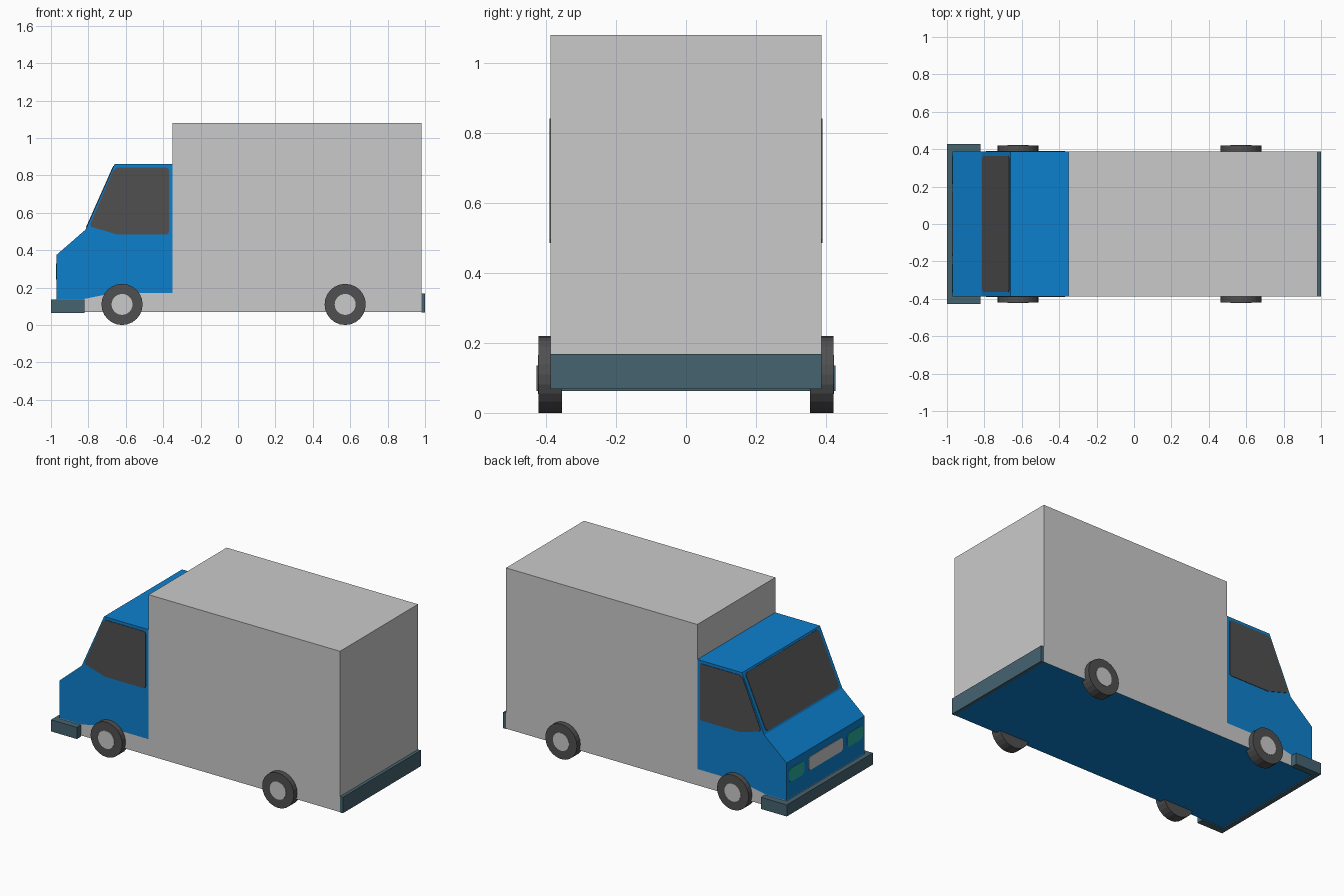
import bpy, bmesh, math
from mathutils import Vector, Matrix

if "Cube" in bpy.data.objects:
    bpy.data.objects.remove(bpy.data.objects["Cube"])


def material(name, rgb):
    m = bpy.data.materials.new(name)
    m.diffuse_color = (*rgb, 1)
    m.use_nodes = True
    m.node_tree.nodes["Principled BSDF"].inputs["Base Color"].default_value = m.diffuse_color
    return m


blue = material("cab blue", (0.004, 0.215, 0.61))
grey = material("light grey", (0.59, 0.59, 0.59))
dark = material("dark rubber and glass", (0.08, 0.08, 0.08))
slate = material("bumper slate", (0.06, 0.125, 0.163))
teal = material("headlight teal", (0.02, 0.40, 0.33))

W = 0.387  # half width of the body


def finish(name, bm, mats):
    bmesh.ops.recalc_face_normals(bm, faces=bm.faces)
    me = bpy.data.meshes.new(name)
    bm.to_mesh(me)
    bm.free()
    for m in mats:
        me.materials.append(m)
    ob = bpy.data.objects.new(name, me)
    bpy.context.collection.objects.link(ob)
    return ob


def prism(name, pts, vec, *mats):
    """Extrude a flat outline of 3D points along vec."""
    bm = bmesh.new()
    face = bm.faces.new([bm.verts.new(p) for p in pts])
    ext = bmesh.ops.extrude_face_region(bm, geom=[face], use_keep_orig=True)
    verts = [g for g in ext["geom"] if isinstance(g, bmesh.types.BMVert)]
    bmesh.ops.translate(bm, verts=verts, vec=vec)
    return finish(name, bm, mats)


def side_prism(name, profile, y0, y1, *mats):
    return prism(name, [(x, y0, z) for x, z in profile], (0, y1 - y0, 0), *mats)


def rounded(u0, u1, v0, v1, cu, cv):
    """Rectangle with clipped corners."""
    return [(u0 + cu, v0), (u1 - cu, v0), (u1, v0 + cv), (u1, v1 - cv),
            (u1 - cu, v1), (u0 + cu, v1), (u0, v1 - cv), (u0, v0 + cv)]


# Cargo box with the low sill that runs on under the cab; underside is blue
sill = [(-0.35, 0.172), (-0.66, 0.172), (-0.82, 0.14), (-0.97, 0.14)]
body = side_prism("cargo_box",
                  [(-0.97, 0.07), (0.98, 0.07), (0.98, 1.08), (-0.35, 1.08)] + sill,
                  -W, W, grey, blue)
for p in body.data.polygons:
    p.material_index = int(p.normal.z < -0.9)

# Cab
side_prism("cab", sill + [(-0.97, 0.375), (-0.815, 0.51), (-0.66, 0.86), (-0.35, 0.86)],
           -W, W, blue)

# Side windows
window = [(-0.785, 0.525), (-0.79, 0.54), (-0.668, 0.825), (-0.645, 0.842),
          (-0.38, 0.842), (-0.37, 0.832), (-0.37, 0.495), (-0.38, 0.485),
          (-0.65, 0.485)]
for s, label in ((-1, "near"), (1, "far")):
    side_prism("side_window_" + label, window, s * (W - 0.002), s * (W + 0.003), dark)

# Windscreen plate on the sloped face
low, high = Vector((-0.815, 0, 0.51)), Vector((-0.66, 0, 0.86))
slope = high - low
normal = Vector((-slope.z, 0, slope.x)).normalized()
prism("windscreen",
      [low + slope * t + Vector((0, y, 0)) - normal * 0.002
       for y, t in rounded(-0.363, 0.363, 0.03, 0.97, 0.015, 0.04)],
      normal * 0.005, dark)

# Headlights and grille on the nose
for name, y0, y1, mat in (("headlight_near", -0.365, -0.215, teal),
                          ("grille", -0.17, 0.17, grey),
                          ("headlight_far", 0.215, 0.365, teal)):
    prism(name, [(-0.968, y, z) for y, z in rounded(y0, y1, 0.243, 0.328, 0.015, 0.015)],
          (-0.005, 0, 0), mat)

# Wrap-round front bumper and flat rear bumper
prism("front_bumper",
      [(-1, -0.428, 0.063), (-0.82, -0.428, 0.063), (-0.82, -W, 0.063), (-0.97, -W, 0.063),
       (-0.97, W, 0.063), (-0.82, W, 0.063), (-0.82, 0.428, 0.063), (-1, 0.428, 0.063)],
      (0, 0, 0.073), slate)
side_prism("rear_bumper", [(0.98, 0.068), (1, 0.068), (1, 0.168), (0.98, 0.168)], -W, W, slate)


# Wheels: tyre cylinder with a hub plate on the outer face
def cylinder(name, x, y, r, depth, mat):
    bm = bmesh.new()
    bmesh.ops.create_cone(bm, cap_ends=True, segments=24, radius1=r, radius2=r, depth=depth,
                          matrix=Matrix.Translation((x, y, 0.11)) @ Matrix.Rotation(math.pi / 2, 4, "X"))
    finish(name, bm, [mat])


for x, end in ((-0.62, "front"), (0.573, "rear")):
    for s, label in ((-1, "near"), (1, "far")):
        cylinder(f"{end}_tyre_{label}", x, s * 0.388, 0.11, 0.066, dark)
        cylinder(f"{end}_hub_{label}", x, s * 0.4205, 0.056, 0.006, grey)
